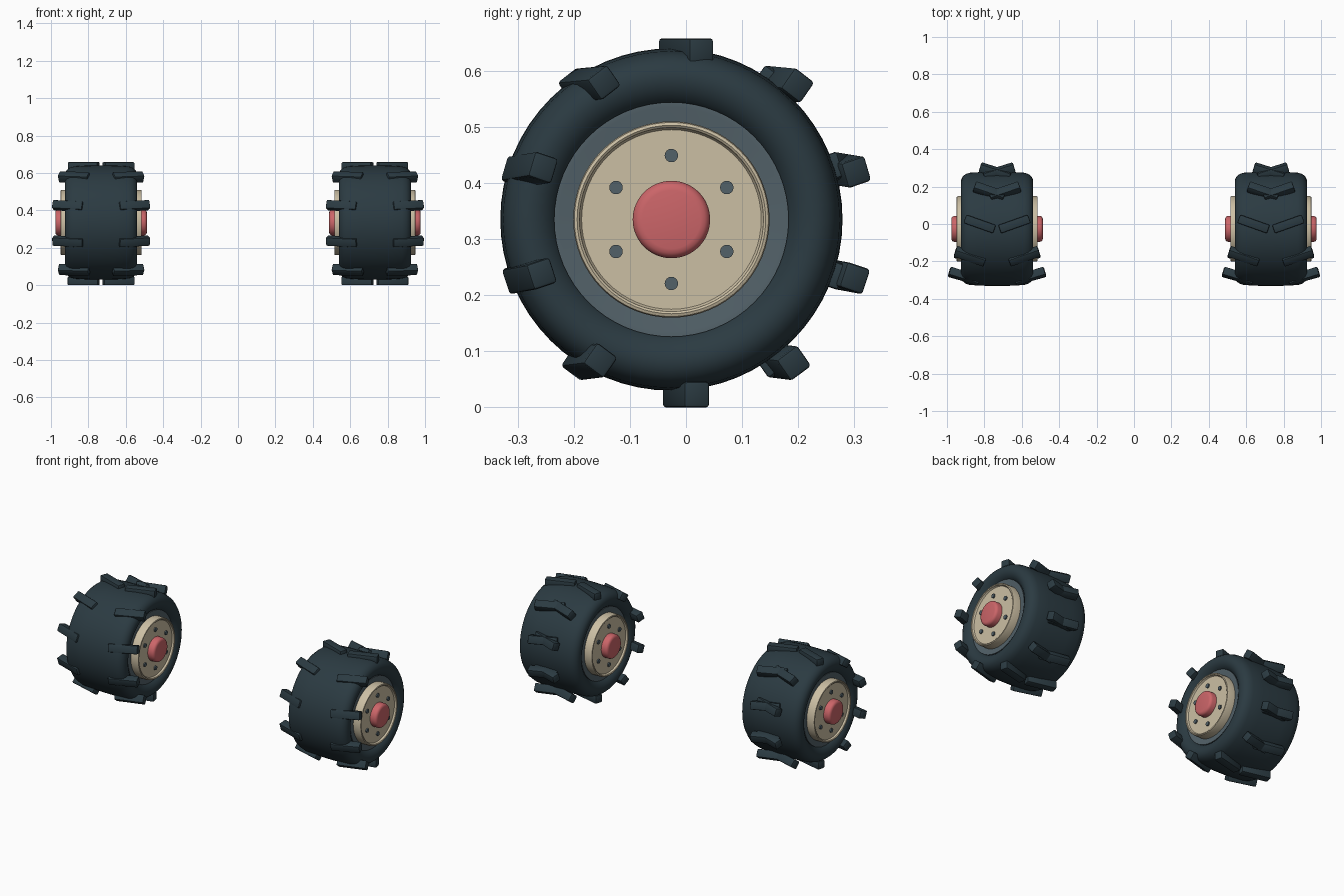
import bpy, bmesh
from math import pi, cos, sin, radians
from mathutils import Matrix, Vector

cube = bpy.data.objects.get("Cube")
if cube:
    bpy.data.objects.remove(cube)


def material(name, rgb):
    m = bpy.data.materials.new(name)
    m.use_nodes = True
    m.diffuse_color = (*rgb, 1)
    m.node_tree.nodes["Principled BSDF"].inputs["Base Color"].default_value = (*rgb, 1)
    return m


RUBBER = material("dark rubber", (0.024, 0.043, 0.054))
STEEL = material("grey steel", (0.085, 0.12, 0.14))
CREAM = material("cream paint", (0.60, 0.52, 0.37))
RED = material("red paint", (0.60, 0.13, 0.14))

WHEEL_X = 0.732
AXLE_Y, AXLE_Z = -0.026, 0.335


def finish(name, bm, mat, angle=40):
    bmesh.ops.recalc_face_normals(bm, faces=bm.faces)
    mesh = bpy.data.meshes.new(name)
    bm.to_mesh(mesh)
    bm.free()
    mesh.materials.append(mat)
    ob = bpy.data.objects.new(name, mesh)
    bpy.context.collection.objects.link(ob)
    bpy.ops.object.select_all(action="DESELECT")
    ob.select_set(True)
    bpy.context.view_layer.objects.active = ob
    bpy.ops.object.shade_smooth_by_angle(angle=radians(angle))
    return ob


def lathe(name, half, mat, cx, steps=64):
    """Spin a half profile of (axial, radius) points, mirrored, about the axle."""
    profile = half + [(-x, r) for x, r in reversed(half) if x > 0]
    bm = bmesh.new()
    rings = []
    for x, r in profile:
        count = steps if r > 0 else 1
        rings.append([bm.verts.new((cx + x, AXLE_Y + r * sin(2 * pi * i / steps),
                                    AXLE_Z + r * cos(2 * pi * i / steps)))
                      for i in range(count)])
    for a, b in zip(rings, rings[1:]):
        for i in range(steps):
            j = (i + 1) % steps
            corners = [a[i % len(a)], a[j % len(a)], b[j % len(b)], b[i % len(b)]]
            bm.faces.new(list(dict.fromkeys(corners)))
    return finish(name, bm, mat)


def bolts(name, cx):
    """Six bolt heads on both faces of the wheel disc."""
    bm = bmesh.new()
    for side in (-1, 1):
        for i in range(6):
            t = i * pi / 3
            pos = Vector((cx + side * 0.2, AXLE_Y + 0.114 * sin(t), AXLE_Z + 0.114 * cos(t)))
            bmesh.ops.create_cone(bm, cap_ends=True, segments=16, radius1=0.012,
                                  radius2=0.012, depth=0.022,
                                  matrix=Matrix.Translation(pos) @ Matrix.Rotation(pi / 2, 4, "Y"))
    return finish(name, bm, STEEL)


def tread_lugs(name, cx):
    """Two tilted rings of ten bars that meet in a chevron."""
    bm = bmesh.new()
    size = Matrix.Diagonal((0.168, 0.047, 0.046, 1))
    for side in (-1, 1):
        place = Matrix.Translation((cx, 0, 0.329)) @ Matrix.Diagonal((side, 1, 1, 1))
        ring = place @ Matrix.Translation((0.093, 0, 0)) @ Matrix.Rotation(radians(16.5), 4, "Z")
        for i in range(10):
            bar = bmesh.new()
            bmesh.ops.create_cube(bar, size=1, matrix=size)
            bmesh.ops.bevel(bar, geom=bar.edges[:], offset=0.006, segments=2,
                            affect="EDGES", profile=0.5)
            bar.transform(ring @ Matrix.Rotation(i * pi / 5, 4, "X")
                          @ Matrix.Translation((0, 0, 0.306))
                          @ Matrix.Rotation(radians(3), 4, "Z"))
            part = bpy.data.meshes.new("lug_part")
            bar.to_mesh(part)
            bar.free()
            bm.from_mesh(part)
            bpy.data.meshes.remove(part)
    return finish(name, bm, RUBBER, 35)


TYRE = [(0.140, 0.198), (0.162, 0.205), (0.177, 0.216), (0.188, 0.231), (0.193, 0.248),
        (0.192, 0.264), (0.184, 0.280), (0.168, 0.293), (0.145, 0.300), (0.08, 0.304), (0, 0.305)]
RIM = [(0.165, 0), (0.165, 0.165), (0.173, 0.200), (0.173, 0.209), (0.15, 0.209), (0, 0.200)]
DISC = [(0.204, 0), (0.204, 0.160), (0.208, 0.163), (0.214, 0.164), (0.217, 0.168),
        (0.215, 0.173), (0.208, 0.175), (0.16, 0.175), (0, 0.170)]
HUB = [(0.245, 0), (0.245, 0.052), (0.243, 0.060), (0.238, 0.066), (0.230, 0.069),
       (0.19, 0.069), (0, 0.069)]

for label, cx in (("left", WHEEL_X), ("right", -WHEEL_X)):
    lathe(label + "_tyre", TYRE, RUBBER, cx)
    lathe(label + "_rim", RIM, STEEL, cx)
    lathe(label + "_wheel_disc", DISC, CREAM, cx)
    lathe(label + "_hub_cap", HUB, RED, cx)
    bolts(label + "_bolts", cx)
    tread_lugs(label + "_tread_lugs", cx)
